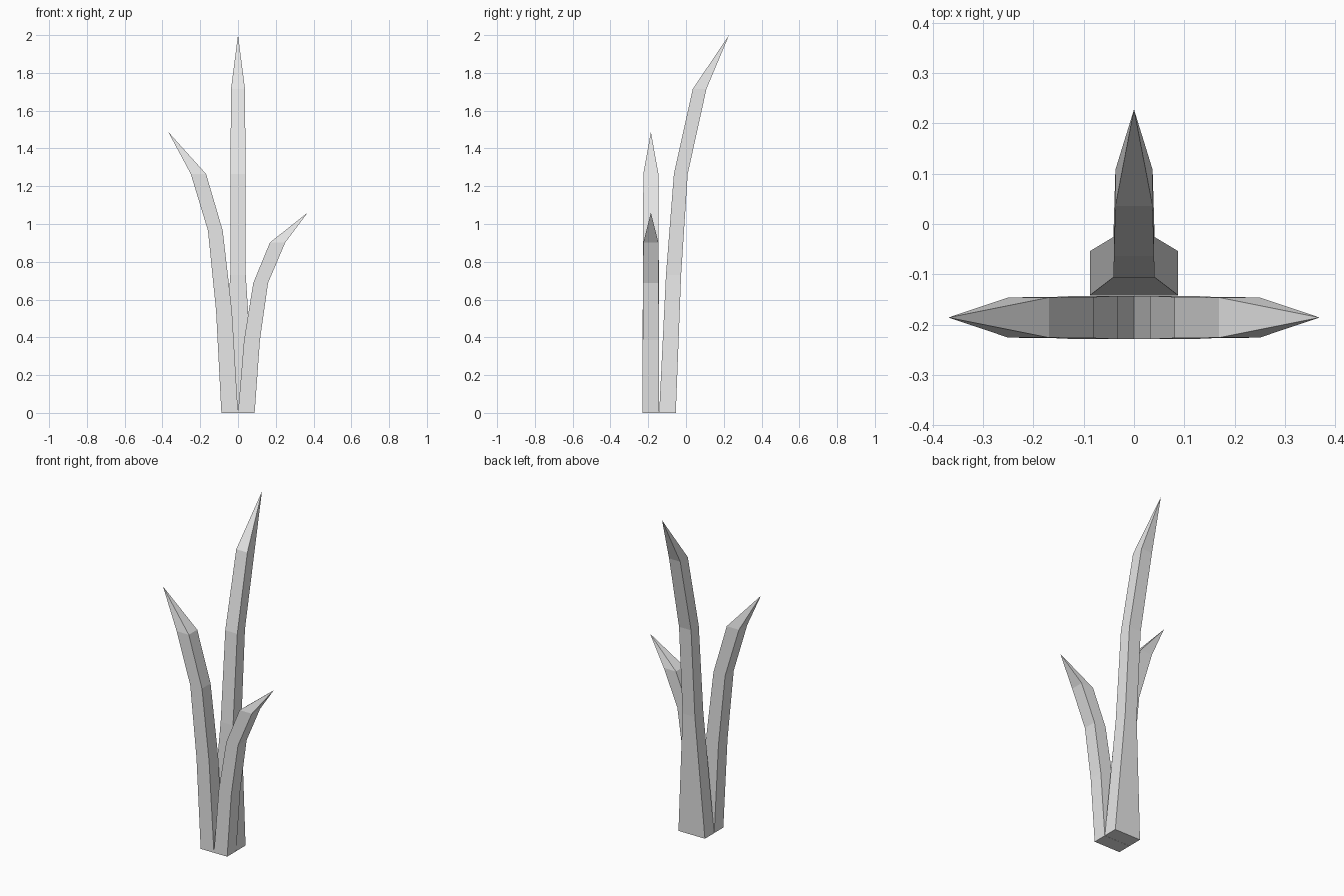
import bpy

cube = bpy.data.objects.get("Cube")
if cube:
    bpy.data.objects.remove(cube, do_unlink=True)

# Single flat grey
grey = bpy.data.materials.new("plain_grey")
grey.use_nodes = True
colour = (0.8, 0.8, 0.8, 1)
grey.diffuse_color = colour
grey.node_tree.nodes["Principled BSDF"].inputs["Base Color"].default_value = colour


def blade(name, rings, tip):
    """Loft square sections (x0, x1, y0, y1, z) upward and close them to a point."""
    verts, faces = [], [(3, 2, 1, 0)]
    for x0, x1, y0, y1, z in rings:
        verts += [(x0, y0, z), (x1, y0, z), (x1, y1, z), (x0, y1, z)]
    for r in range(len(rings) - 1):
        for i in range(4):
            a, b = 4 * r + i, 4 * r + (i + 1) % 4
            faces.append((a, b, b + 4, a + 4))
    top = 4 * (len(rings) - 1)
    faces += [(top + i, top + (i + 1) % 4, len(verts)) for i in range(4)]
    verts.append(tip)
    mesh = bpy.data.meshes.new(name)
    mesh.from_pydata(verts, [], faces)
    mesh.materials.append(grey)
    bpy.context.collection.objects.link(bpy.data.objects.new(name, mesh))


# Tall rear blade: broad foot, curving backward: half width, front y, back y, height
tall = [(0.088, -0.142, -0.054, 0), (0.041, -0.106, -0.026, 0.73),
        (0.040, -0.064, 0.009, 1.265), (0.037, 0.036, 0.108, 1.715)]
blade("tall_rear_blade", [(-w, w, f, b, z) for w, f, b, z in tall], (0, 0.228, 2.0))

# Side blades: inner x, outer x, half depth, height; mirrored and scaled in height
side = [(0, 0.088, 0.043, 0), (0.032, 0.116, 0.043, 0.54),
        (0.081, 0.159, 0.041, 0.965), (0.169, 0.25, 0.04, 1.265)]
mid = -0.186
for name, sign, scale in (("right_medium_blade", -1, 1), ("left_short_blade", 1, 0.713)):
    rings = [(*sorted((sign * a, sign * b)), mid - d, mid + d, z * scale)
             for a, b, d, z in side]
    blade(name, rings, (sign * 0.369, mid, 1.487 * scale))
